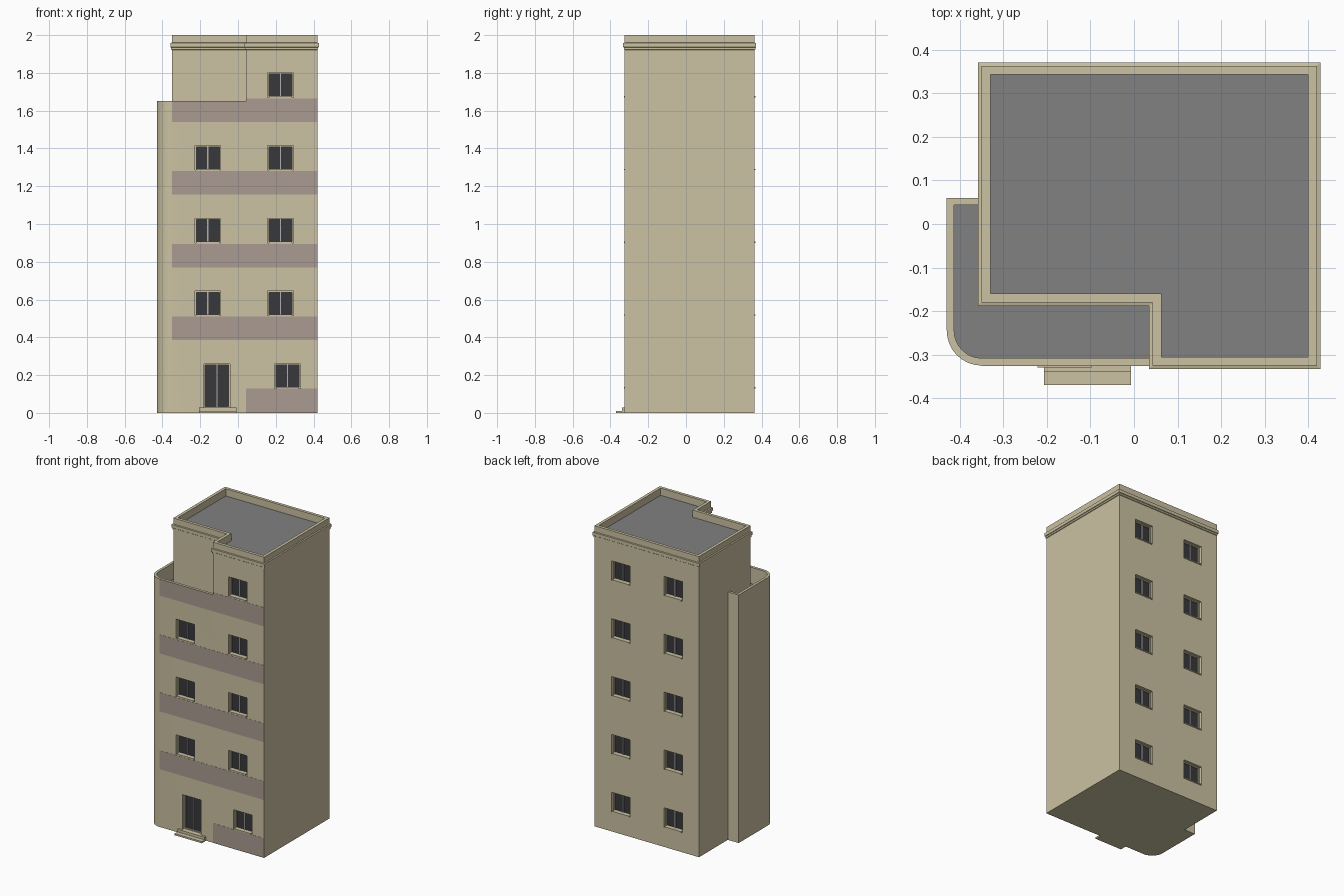
import bpy, bmesh, math

if "Cube" in bpy.data.objects:
    bpy.data.objects.remove(bpy.data.objects["Cube"])

def material(name, rgb):
    m = bpy.data.materials.new(name)
    m.diffuse_color = (*rgb, 1)
    m.use_nodes = True
    m.node_tree.nodes["Principled BSDF"].inputs["Base Color"].default_value = m.diffuse_color
    return m

WALL = material("wall_plaster", (0.60, 0.54, 0.36))
BAND = material("band_paint", (0.40, 0.33, 0.29))
GLASS = material("dark_glass", (0.04, 0.04, 0.045))
BAR = material("window_bar", (0.45, 0.45, 0.45))
ROOF = material("roof_grey", (0.22, 0.22, 0.22))

def finish(name, bm, mat):
    bmesh.ops.recalc_face_normals(bm, faces=bm.faces)
    me = bpy.data.meshes.new(name)
    bm.to_mesh(me)
    bm.free()
    ob = bpy.data.objects.new(name, me)
    bpy.context.collection.objects.link(ob)
    if mat:
        me.materials.append(mat)
    return ob

def prism(name, loop, z0, z1, mat=None):
    bm = bmesh.new()
    f = bm.faces.new([bm.verts.new((x, y, z0)) for x, y in loop])
    r = bmesh.ops.extrude_face_region(bm, geom=[f])
    vs = [g for g in r["geom"] if isinstance(g, bmesh.types.BMVert)]
    bmesh.ops.translate(bm, verts=vs, vec=(0, 0, z1 - z0))
    return finish(name, bm, mat)

def boxes(name, items, mat=None):
    bm = bmesh.new()
    for x0, x1, y0, y1, z0, z1 in items:
        vs = bmesh.ops.create_cube(bm, size=1)["verts"]
        for v in vs:
            v.co = (x0 if v.co.x < 0 else x1, y0 if v.co.y < 0 else y1,
                    z0 if v.co.z < 0 else z1)
    return finish(name, bm, mat)

def cut(ob, cutter):
    bpy.context.view_layer.objects.active = ob
    mod = ob.modifiers.new("cut", "BOOLEAN")
    mod.operation, mod.solver, mod.object = "DIFFERENCE", "EXACT", cutter
    bpy.ops.object.modifier_apply(modifier=mod.name)
    bpy.data.objects.remove(cutter)

# Plan dimensions
L, R, F, B = -0.35, 0.42, -0.325, 0.363      # tower extents
NX, NY = 0.043, -0.18                        # recess corner of the tower
FLOOR, TERRACE, ROOF_Z = 0.385, 1.54, 1.95

def tower(d):
    """Tower outline, offset outwards by d."""
    return [(L - d, NY - d), (NX - d, NY - d), (NX - d, F - d),
            (R + d, F - d), (R + d, B + d), (L - d, B + d)]

def corner(r, n=8):
    """Rounded corner of the wing, from the side round to the front."""
    return [(L - r * math.cos(a), -0.245 - r * math.sin(a))
            for a in (math.pi / 2 * i / n for i in range(n + 1))]

# Building shell: full footprint, then cut the setback, terrace and roof pocket
shell = prism("building_walls", [(R, F), (R, B), (L, B), (L, 0.06), (-0.43, 0.06)]
              + corner(0.08), 0, 2, WALL)
cut(shell, prism("setback_cutter", [(NX, -0.5), (NX, NY), (L, NY), (L, 0.1),
                                    (-0.6, 0.1), (-0.6, -0.5)], 1.65, 2.1))
inner = [(NX, -0.308), (NX, NY), (L, NY), (L, 0.044), (-0.413, 0.044)] + corner(0.063)
cut(shell, prism("terrace_cutter", inner, TERRACE, 1.8))
cut(shell, prism("roof_cutter", tower(-0.02), ROOF_Z, 2.1))

# Openings: (centre x, width, bottom, top, wall y, outward direction)
H, W, Z = 0.13, 0.136, 0.13
wins = [(0.262, W, Z, Z + H, F, -1)]
wins += [(0.225, W, Z + FLOOR * k, Z + H + FLOOR * k, F, -1) for k in range(1, 5)]
wins += [(-0.16, W, Z + FLOOR * k, Z + H + FLOOR * k, F, -1) for k in range(1, 4)]
wins += [(x, W, Z + FLOOR * k, Z + H + FLOOR * k, B, 1)
         for k in range(5) for x in (0.225, -0.16)]
door = (-0.112, 0.138, 0.028, 0.26, F, -1)

holes, frames, glass, bars, sills = [], [], [], [], []
for o in wins + [door]:
    x, w, z0, z1, wy, s = o
    x0, x1, t = x - w / 2, x + w / 2, 0.007

    def span(a, b):
        """y range from depth a to depth b behind the wall face."""
        return tuple(sorted((wy - s * a, wy - s * b)))
    holes.append((x0, x1, *span(-0.02, 0.032), z0, z1))
    fy = span(0.018, 0.032)
    frames += [(x0, x0 + t, *fy, z0, z1), (x1 - t, x1, *fy, z0, z1),
               (x0 + t, x1 - t, *fy, z1 - t, z1), (x0 + t, x1 - t, *fy, z0, z0 + t)]
    glass.append((x0 + t, x1 - t, *span(0.026, 0.032), z0 + t, z1 - t))
    bars.append((x - 0.003, x + 0.003, *span(0.02, 0.026), z0 + t, z1 - t))
    if o is not door:
        sills.append((x0 + 0.006, x1 - 0.006, *span(-0.004, 0.018), z0, z0 + 0.007))

cut(shell, boxes("opening_cutter", holes))
boxes("window_frames", frames, WALL)
boxes("window_glass", glass, GLASS)
boxes("window_bars", bars, BAR)
boxes("window_sills", sills, WALL)

# Painted bands across the front
bands = [(L, R, k * FLOOR, k * FLOOR + 0.125) for k in range(1, 4)]
bands += [(L, NX, 1.54, 1.65), (NX, R, 1.54, 1.665), (NX, R, 0, 0.13)]
boxes("front_bands", [(a, b, F - 0.001, F + 0.001, c, d) for a, b, c, d in bands], BAND)

# Cornice moulding swept round the tower
bm = bmesh.new()
rows = [[bm.verts.new((x, y, z)) for x, y in tower(d)] for d, z in
        [(0, 1.922), (0.004, 1.924), (0.004, 1.934), (0.008, 1.937),
         (0.008, 1.958), (0, 1.96)]]
for a, b in zip(rows, rows[1:]):
    for i in range(6):
        j = (i + 1) % 6
        bm.faces.new((a[i], a[j], b[j], b[i]))
finish("cornice", bm, WALL)

# Roof and terrace surfaces
prism("roof_surface", tower(-0.02), ROOF_Z, ROOF_Z + 0.002, ROOF)
prism("terrace_surface", inner, TERRACE, TERRACE + 0.002, ROOF)

# Door steps
boxes("door_steps", [(-0.207, -0.007, -0.37, F, 0, 0.011),
                     (-0.207, -0.007, -0.34, F, 0.011, 0.028)], WALL)

# Smooth the rounded wing corner, keep edges sharp
bpy.ops.object.select_all(action="DESELECT")
shell.select_set(True)
bpy.context.view_layer.objects.active = shell
bpy.ops.object.shade_smooth_by_angle(angle=math.radians(30))
